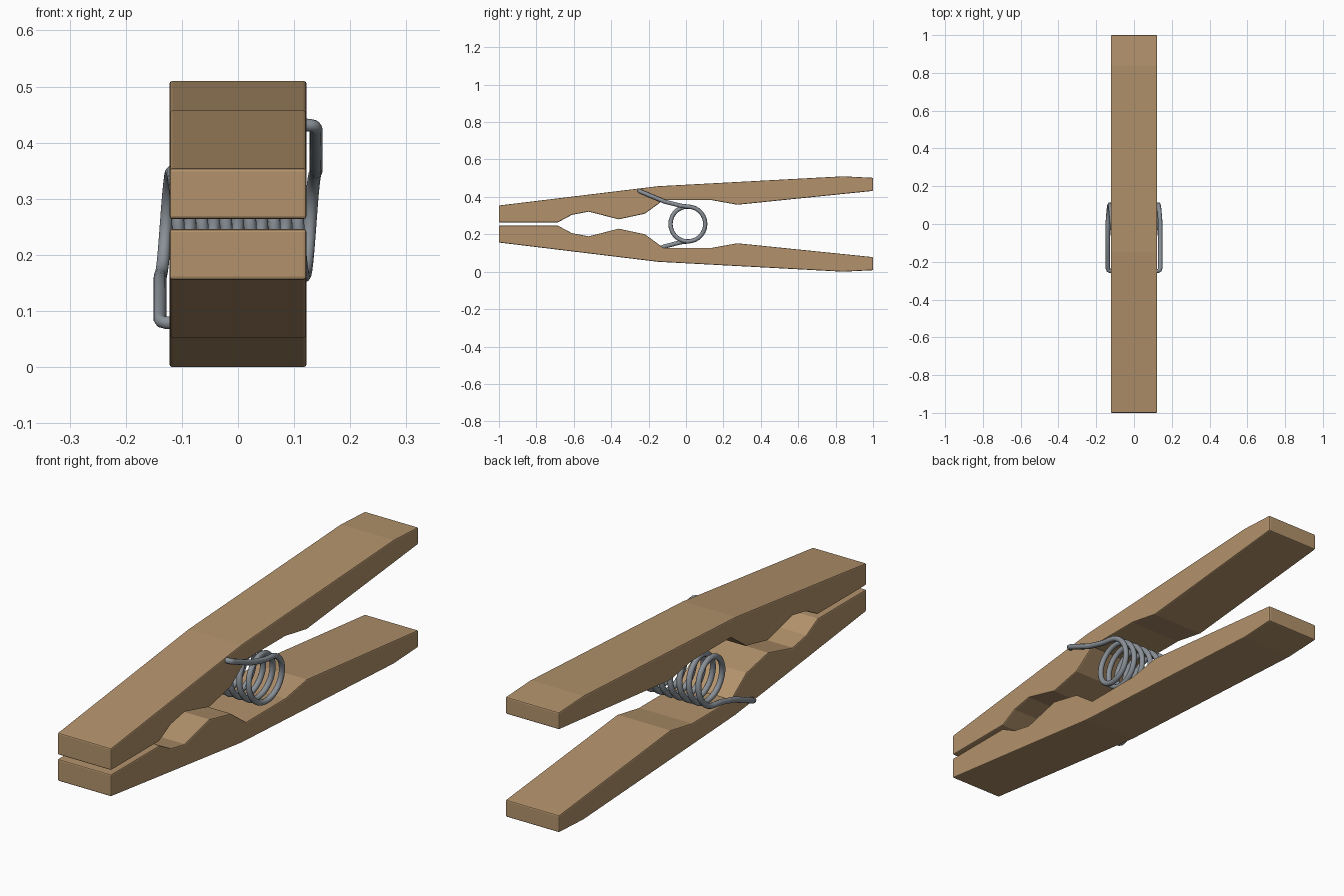
import bpy, bmesh
from math import pi, cos, sin

if "Cube" in bpy.data.objects:
    bpy.data.objects.remove(bpy.data.objects["Cube"])

MID = 0.255          # height of the plane between the two arms
HALF_W = 0.122       # half width of the arms


def material(name, rgb):
    m = bpy.data.materials.new(name)
    m.diffuse_color = (*rgb, 1)
    m.use_nodes = True
    m.node_tree.nodes["Principled BSDF"].inputs["Base Color"].default_value = m.diffuse_color
    return m


wood = material("wood", (0.45, 0.29, 0.15))
steel = material("steel", (0.25, 0.28, 0.31))

# Side profile (y, z) of the upper arm: outer edge, then inner edge with notches
PROFILE = [(-1, 0.354), (-0.15, 0.457), (0.84, 0.51), (1, 0.502),
           (1, 0.432), (0.275, 0.358), (0.135, 0.383), (-0.12, 0.383),
           (-0.22, 0.31), (-0.36, 0.28), (-0.52, 0.321), (-0.61, 0.304),
           (-0.685, 0.264), (-1, 0.264)]


def arm(name, side):
    """Extrude the arm profile across x; side -1 mirrors it below MID."""
    bm = bmesh.new()
    face = bm.faces.new([bm.verts.new((-HALF_W, y, MID + side * (z - MID)))
                         for y, z in PROFILE])
    ext = bmesh.ops.extrude_face_region(bm, geom=[face])["geom"]
    bmesh.ops.translate(bm, vec=(2 * HALF_W, 0, 0),
                        verts=[v for v in ext if isinstance(v, bmesh.types.BMVert)])
    bmesh.ops.recalc_face_normals(bm, faces=bm.faces)
    mesh = bpy.data.meshes.new(name)
    bm.to_mesh(mesh)
    bm.free()
    mesh.materials.append(wood)
    obj = bpy.data.objects.new(name, mesh)
    bpy.context.collection.objects.link(obj)
    # softened wood edges
    bev = obj.modifiers.new("edge_softening", 'BEVEL')
    bev.width = 0.005
    bev.segments = 2
    bev.limit_method = 'ANGLE'
    bev.angle_limit = 0.8
    return obj


arm("upper_arm", 1)
arm("lower_arm", -1)

# Spring: helix around x, with a leg and an inward hook at each end
TURNS, STEPS, R, CY, END_X = 6.5, 28, 0.093, 0.01, 0.139
n = int(TURNS * STEPS)
coil = []
for i in range(n + 1):
    t = i / n
    a = -pi / 2 + t * TURNS * 2 * pi
    coil.append((END_X * (2 * t - 1), CY + R * cos(a), MID + R * sin(a)))

leg = [(0.139, -0.03, 0.353), (0.139, -0.115, 0.375), (0.139, -0.235, 0.425),
       (0.136, -0.244, 0.429), (0.128, -0.248, 0.431), (0.095, -0.249, 0.432)]
# the other leg is the same one turned half way round the y axis
other_leg = [(-x, y, 2 * MID - z) for x, y, z in reversed(leg)]
path = other_leg + coil + leg

curve = bpy.data.curves.new("spring", 'CURVE')
curve.dimensions = '3D'
curve.bevel_depth = 0.0115
curve.bevel_resolution = 3
curve.use_fill_caps = True
spline = curve.splines.new('POLY')
spline.points.add(len(path) - 1)
for p, co in zip(spline.points, path):
    p.co = (*co, 1)
curve.materials.append(steel)
spring = bpy.data.objects.new("spring", curve)
bpy.context.collection.objects.link(spring)
bpy.context.view_layer.objects.active = spring
spring.select_set(True)
bpy.ops.object.convert(target='MESH')
bpy.ops.object.shade_smooth_by_angle(angle=0.7)
